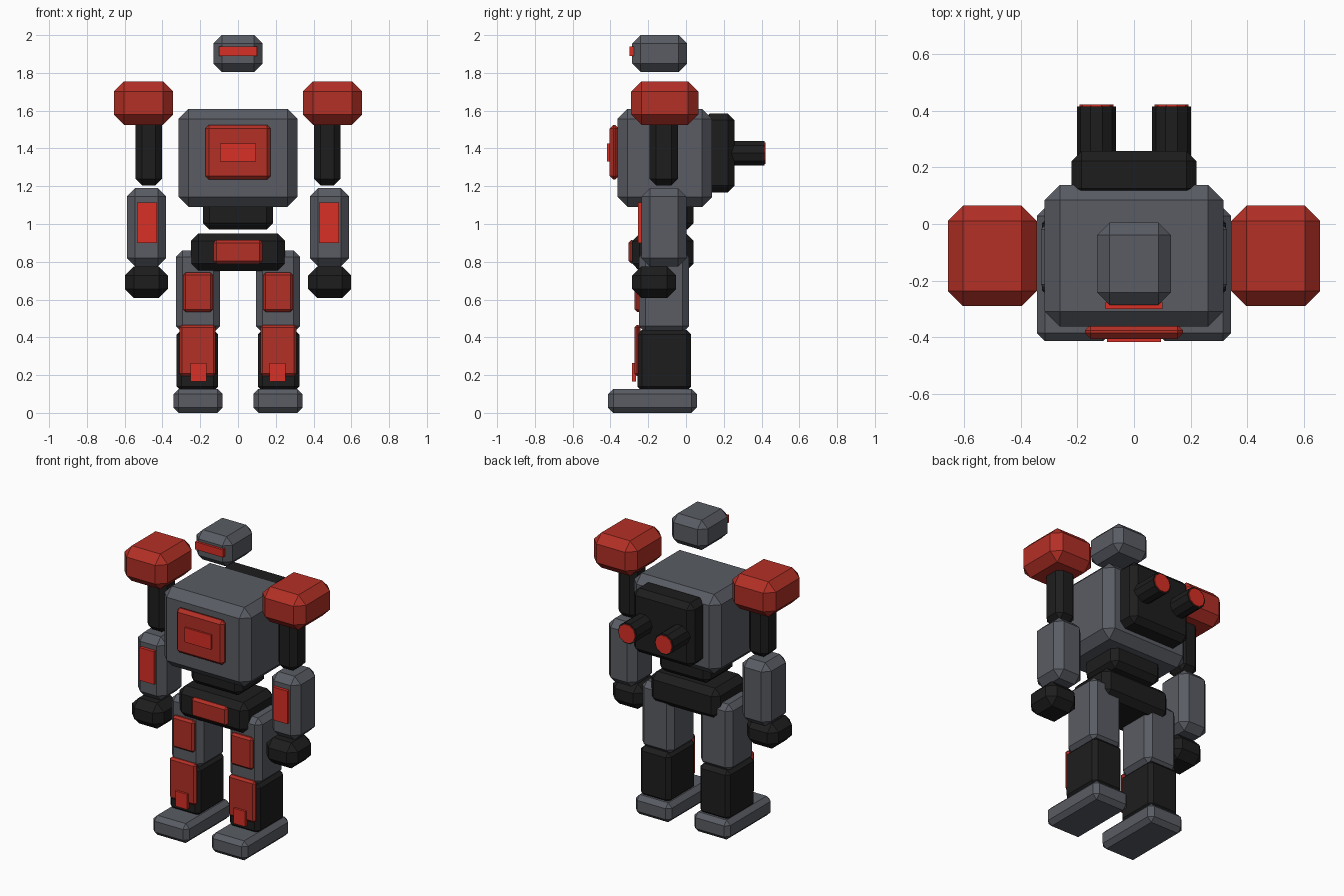
import bpy
import bmesh
import math
from mathutils import Matrix, Vector

if "Cube" in bpy.data.objects:
    bpy.data.objects.remove(bpy.data.objects["Cube"])


def material(name, rgb):
    m = bpy.data.materials.new(name)
    m.diffuse_color = (*rgb, 1.0)
    m.use_nodes = True
    m.node_tree.nodes["Principled BSDF"].inputs["Base Color"].default_value = m.diffuse_color
    return m


GREY = material("steel grey", (0.100, 0.107, 0.126))
BLACK = material("near black", (0.0125, 0.0125, 0.0130))
RED = material("armour red", (0.45, 0.029, 0.019))
GLOW = material("bright red", (0.68, 0.029, 0.018))


def finish(name, bm, mat):
    bmesh.ops.recalc_face_normals(bm, faces=bm.faces)
    me = bpy.data.meshes.new(name)
    bm.to_mesh(me)
    bm.free()
    me.materials.append(mat)
    ob = bpy.data.objects.new(name, me)
    bpy.context.collection.objects.link(ob)
    return ob


def box(name, mat, xr, yr, zr, chamfer=0.0):
    """Chamfered box from its extents."""
    lo, hi = Vector((xr[0], yr[0], zr[0])), Vector((xr[1], yr[1], zr[1]))
    bm = bmesh.new()
    bmesh.ops.create_cube(bm, size=1.0)
    bmesh.ops.scale(bm, vec=hi - lo, verts=bm.verts)
    bmesh.ops.translate(bm, vec=(lo + hi) / 2, verts=bm.verts)
    if chamfer:
        bmesh.ops.bevel(bm, geom=bm.edges[:], offset=chamfer, segments=1,
                        affect='EDGES', profile=0.5)
    return finish(name, bm, mat)


def pair(name, mat, xr, yr, zr, chamfer=0.0):
    """The same box on the left and the right."""
    box("right_" + name, mat, xr, yr, zr, chamfer)
    box("left_" + name, mat, (-xr[1], -xr[0]), yr, zr, chamfer)


def tube(name, mat, x, z, radius, yr):
    """Ten-sided cylinder lying along y."""
    bm = bmesh.new()
    bmesh.ops.create_cone(bm, cap_ends=True, segments=10, radius1=radius,
                          radius2=radius, depth=yr[1] - yr[0])
    turn = Matrix.Rotation(math.radians(90), 4, 'X')
    if max(v.co.x for v in bm.verts) < radius * 0.99:  # corners on the x axis
        turn = turn @ Matrix.Rotation(math.radians(90), 4, 'Z')
    place = Matrix.Translation((x, sum(yr) / 2, z))
    bmesh.ops.transform(bm, matrix=place @ turn, verts=bm.verts)
    return finish(name, bm, mat)


# Head
box("head", GREY, (-0.13, 0.13), (-0.285, 0.005), (1.805, 2.0), 0.044)
box("visor", GLOW, (-0.10, 0.10), (-0.30, -0.275), (1.89, 1.94))

# Torso
box("torso", GREY, (-0.315, 0.315), (-0.362, 0.138), (1.09, 1.61), 0.053)
box("chest_plate", RED, (-0.173, 0.173), (-0.405, -0.355), (1.235, 1.525), 0.02)
box("chest_light", GLOW, (-0.095, 0.095), (-0.417, -0.395), (1.33, 1.425))
box("waist", BLACK, (-0.185, 0.185), (-0.25, 0.04), (0.97, 1.13), 0.035)
box("pelvis", BLACK, (-0.25, 0.25), (-0.285, 0.04), (0.75, 0.95), 0.04)
box("belt_plate", RED, (-0.13, 0.13), (-0.305, -0.27), (0.79, 0.915), 0.015)

# Backpack with thrusters
box("backpack", BLACK, (-0.22, 0.22), (0.09, 0.257), (1.168, 1.585), 0.035)
for side, x in (("left", -0.133), ("right", 0.133)):
    tube(side + "_thruster", BLACK, x, 1.375, 0.069, (0.23, 0.415))
    tube(side + "_thruster_glow", GLOW, x, 1.375, 0.060, (0.40, 0.421))

# Arms
pair("shoulder", RED, (0.343, 0.657), (-0.29, 0.065), (1.525, 1.755), 0.054)
pair("upper_arm", BLACK, (0.403, 0.543), (-0.193, -0.043), (1.205, 1.60), 0.034)
pair("forearm", GREY, (0.38, 0.588), (-0.235, 0.002), (0.775, 1.19), 0.044)
pair("forearm_light", GLOW, (0.43, 0.535), (-0.255, -0.225), (0.90, 1.115))
pair("hand", BLACK, (0.371, 0.599), (-0.285, -0.052), (0.608, 0.775), 0.048)

# Legs
pair("thigh", GREY, (0.095, 0.328), (-0.248, 0.015), (0.425, 0.86), 0.034)
pair("thigh_plate", RED, (0.132, 0.29), (-0.272, -0.235), (0.535, 0.742), 0.013)
pair("shin", BLACK, (0.105, 0.325), (-0.258, 0.027), (0.115, 0.44), 0.025)
pair("shin_plate", RED, (0.118, 0.31), (-0.273, -0.24), (0.195, 0.465), 0.013)
pair("shin_light", GLOW, (0.168, 0.252), (-0.287, -0.265), (0.165, 0.265))
pair("foot", GREY, (0.081, 0.342), (-0.413, 0.057), (0.0, 0.127), 0.028)
